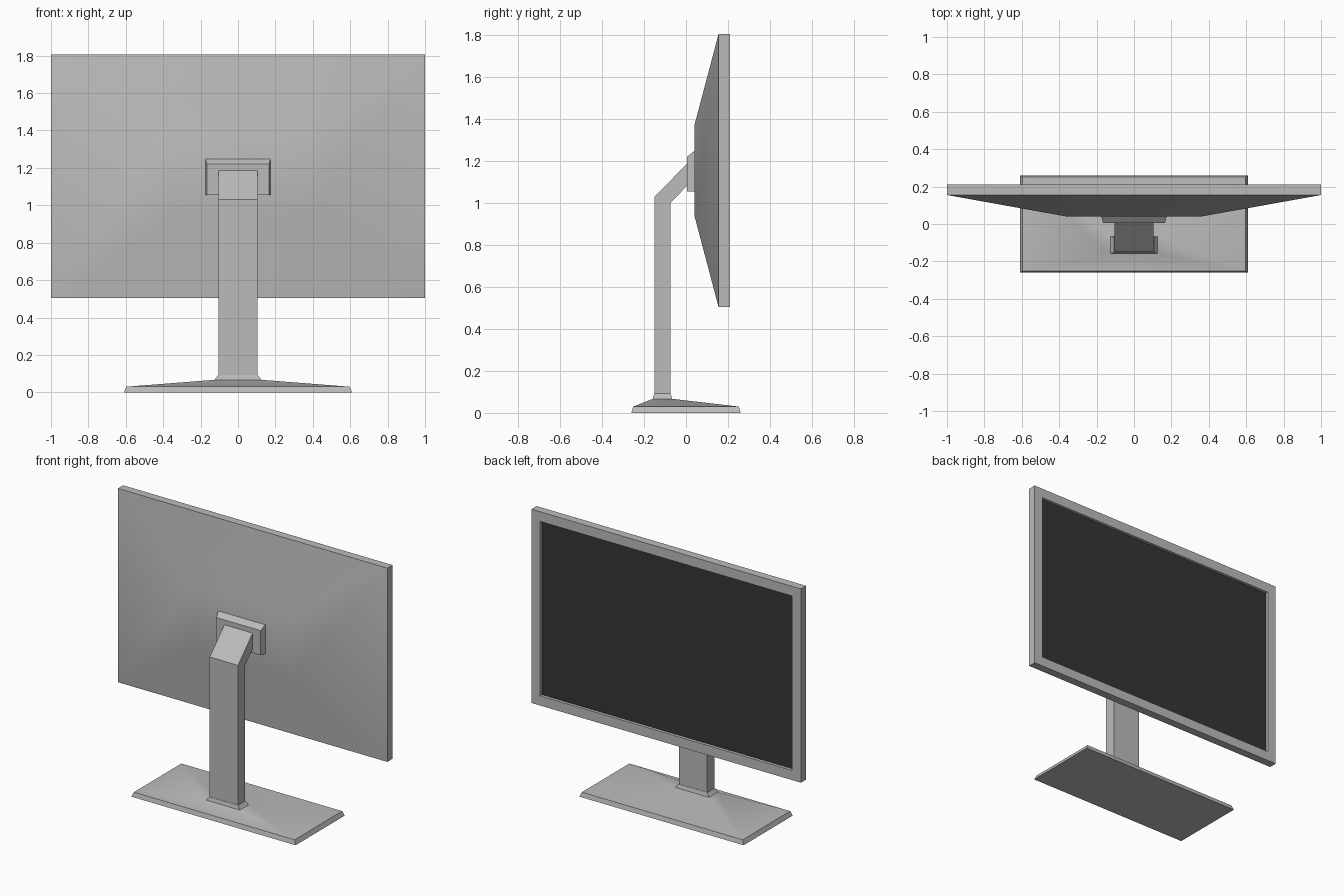
import bpy, math

if "Cube" in bpy.data.objects:
    bpy.data.objects.remove(bpy.data.objects["Cube"])

def material(name, v):
    m = bpy.data.materials.new(name)
    m.diffuse_color = (v, v, v, 1)
    m.use_nodes = True
    m.node_tree.nodes["Principled BSDF"].inputs["Base Color"].default_value = m.diffuse_color
    return m

GREY = material("grey_plastic", 0.5)
DARK = material("dark_display", 0.035)

def loft(name, rings, mat=GREY):
    """Solid skinned through a list of rings with equal point counts."""
    n = len(rings[0])
    verts = [p for r in rings for p in r]
    faces = [list(range(n))[::-1], [len(verts) - n + i for i in range(n)]]
    for k in range(len(rings) - 1):
        for i in range(n):
            j = (i + 1) % n
            faces.append([k * n + i, k * n + j, (k + 1) * n + j, (k + 1) * n + i])
    me = bpy.data.meshes.new(name)
    me.from_pydata(verts, [], faces)
    ob = bpy.data.objects.new(name, me)
    bpy.context.collection.objects.link(ob)
    me.materials.append(mat)
    bpy.context.view_layer.objects.active = ob
    bpy.ops.object.select_all(action='DESELECT')
    ob.select_set(True)
    # consistent outward normals
    bpy.ops.object.mode_set(mode='EDIT')
    bpy.ops.mesh.select_all(action='SELECT')
    bpy.ops.mesh.normals_make_consistent(inside=False)
    bpy.ops.object.mode_set(mode='OBJECT')
    bpy.ops.object.shade_smooth_by_angle(angle=math.radians(30))
    return ob

def upright(y, x, z0, z1):      # rectangle in the xz plane
    return [(-x, y, z0), (x, y, z0), (x, y, z1), (-x, y, z1)]

def level(z, x, y0, y1):        # rectangle in the xy plane
    return [(-x, y0, z), (x, y0, z), (x, y1, z), (-x, y1, z)]

# monitor housing: tapered back, rim, bezel and recessed display
housing = loft("monitor_housing", [
    upright(0.04, 0.36, 0.94, 1.37),
    upright(0.155, 1.0, 0.505, 1.805),
    upright(0.21, 1.0, 0.505, 1.805),
    upright(0.21, 0.935, 0.57, 1.74),
    upright(0.19, 0.935, 0.57, 1.74)])
housing.data.materials.append(DARK)
for f in housing.data.polygons:
    if abs(f.normal.y) > 0.99 and abs(f.center.y - 0.19) < 0.001:
        f.material_index = 1

# mounting plate behind the screen
loft("mount_plate", [
    upright(0.005, 0.165, 1.055, 1.22),
    upright(0.042, 0.175, 1.055, 1.25)])

# bent arm
arm = [(-0.15, 0.085), (-0.15, 1.03), (0.008, 1.19),
       (0.008, 1.085), (-0.075, 1.0), (-0.075, 0.085)]
loft("stand_arm", [[(s * 0.105, y, z) for y, z in arm] for s in (-1, 1)])

# base foot with sloped top and a flared collar
loft("stand_base", [
    level(0.0, 0.61, -0.26, 0.26),
    level(0.03, 0.597, -0.252, 0.252),
    level(0.067, 0.125, -0.158, -0.066),
    level(0.092, 0.107, -0.152, -0.073)])
